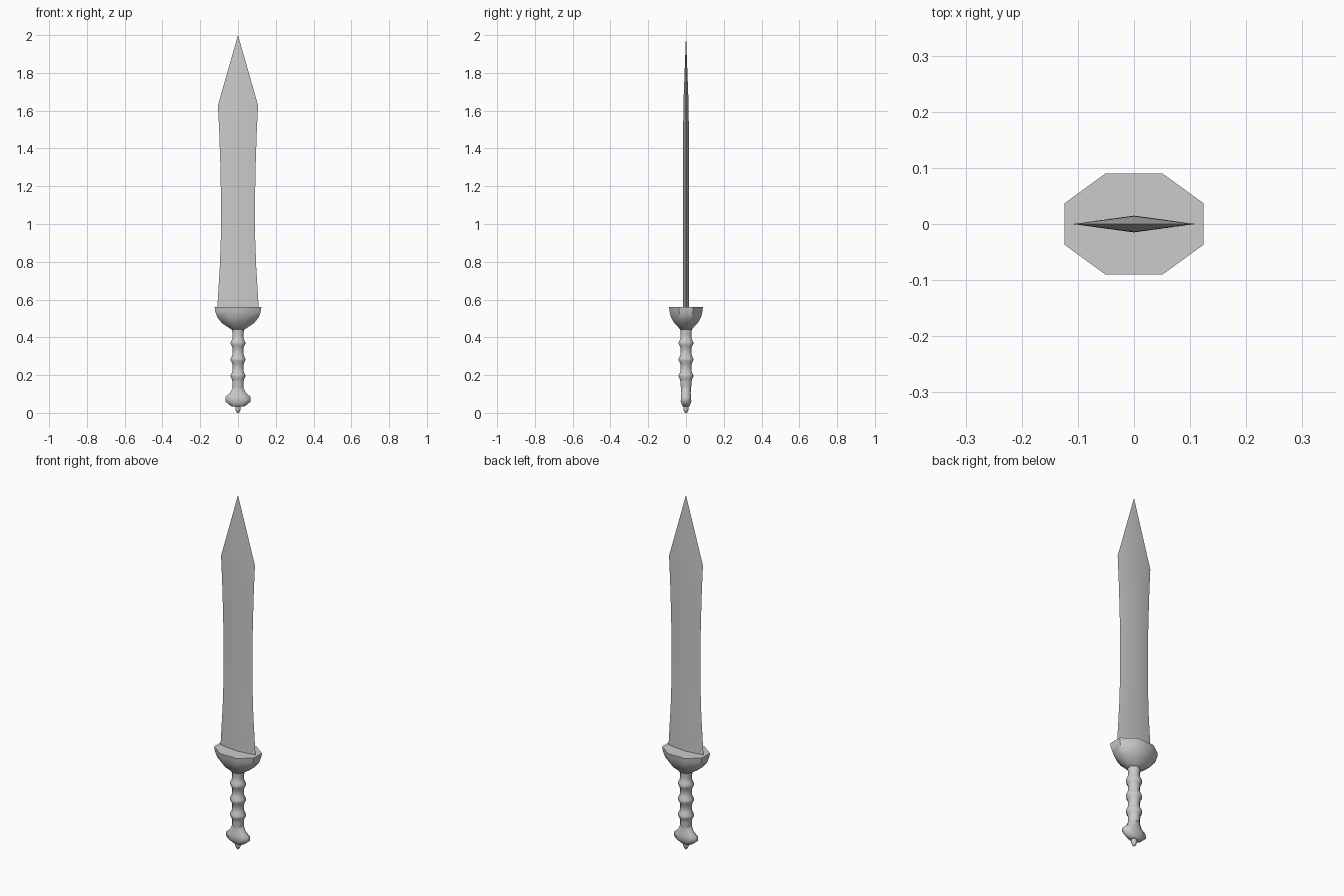
import bpy, bmesh, math

if "Cube" in bpy.data.objects:
    bpy.data.objects.remove(bpy.data.objects["Cube"])

# Cross-sections as unit outlines, scaled per ring
OCTAGON = [(1, -.41), (1, .41), (.41, 1), (-.41, 1),
           (-1, .41), (-1, -.41), (-.41, -1), (.41, -1)]
DIAMOND = [(1, 0), (0, 1), (-1, 0), (0, -1)]


def loft(name, outline, rings, angle=40, tip=None):
    """Skin rings of (z, half width x, half depth y); optional end point."""
    bm = bmesh.new()
    loops = [[bm.verts.new((x * rx, y * ry, z)) for x, y in outline]
             for z, rx, ry in rings]
    n = len(outline)
    for a, b in zip(loops, loops[1:]):
        for i in range(n):
            j = (i + 1) % n
            bm.faces.new((a[i], a[j], b[j], b[i]))
    bm.faces.new(loops[0][::-1])
    if tip is None:
        bm.faces.new(loops[-1])
    else:
        t = bm.verts.new((0, 0, tip))
        for i in range(n):
            bm.faces.new((loops[-1][i], loops[-1][(i + 1) % n], t))
    bmesh.ops.recalc_face_normals(bm, faces=bm.faces)
    mesh = bpy.data.meshes.new(name)
    bm.to_mesh(mesh)
    bm.free()
    ob = bpy.data.objects.new(name, mesh)
    bpy.context.collection.objects.link(ob)
    bpy.ops.object.select_all(action='DESELECT')
    bpy.context.view_layer.objects.active = ob
    ob.select_set(True)
    bpy.ops.object.shade_smooth_by_angle(angle=math.radians(angle))
    return ob


# Waisted blade with a central ridge
loft("blade", DIAMOND, [
    (.55, .11, .015), (.78, .096, .015), (.95, .09, .015), (1.12, .09, .015),
    (1.3, .093, .015), (1.48, .099, .015), (1.63, .106, .014)], tip=2.0)

# Bowl-shaped guard with flat top
loft("guard", OCTAGON, [
    (.44, .032, .03), (.455, .055, .042), (.475, .085, .062),
    (.505, .109, .079), (.535, .12, .087), (.56, .124, .09)], angle=50)

# Grip with three raised rings
grip = [(.13, .028, .027), (.165, .03, .03)]
for z in (.195, .283, .37):
    grip += [(z - .02, .031, .031), (z - .005, .039, .039),
             (z + .005, .039, .039), (z + .02, .031, .031),
             (z + .042, .028, .028)]
grip.append((.45, .034, .032))
loft("grip", OCTAGON, grip, angle=60)

# Flared pommel
loft("pommel", OCTAGON, [
    (.034, .032, .017), (.042, .046, .022), (.06, .067, .028),
    (.085, .067, .027), (.105, .042, .025), (.135, .028, .026)], angle=60)

# Tang rivet under the pommel
loft("rivet", OCTAGON, [
    (0, .005, .005), (.008, .01, .01), (.02, .014, .014), (.04, .014, .014)],
    angle=60)
